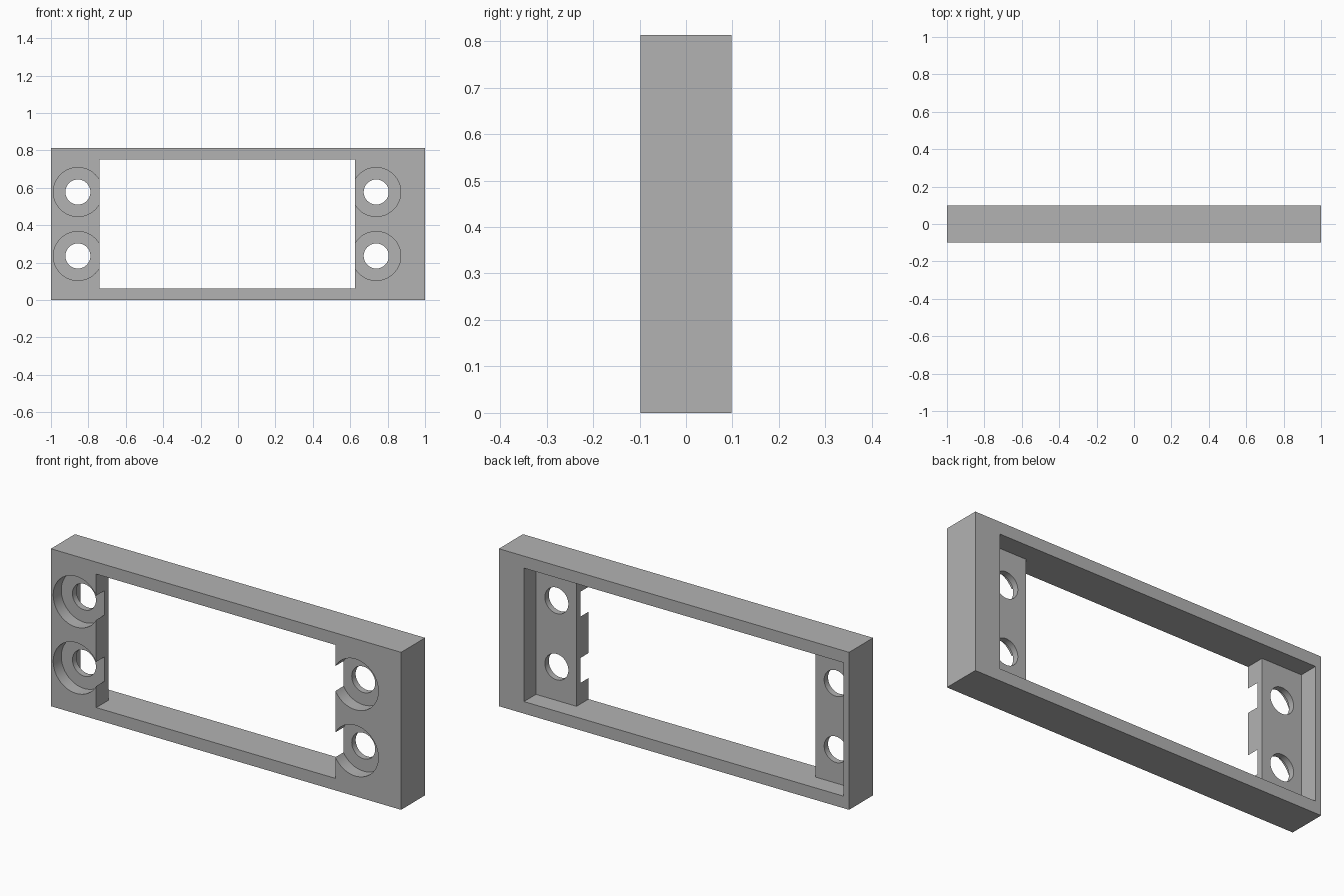
import bpy, bmesh, math
from mathutils import Matrix

default = bpy.data.objects.get("Cube")
if default:
    bpy.data.objects.remove(default, do_unlink=True)

HEIGHT, HALF_DEPTH, RIM = 0.813, 0.098, 0.062
FRONT, BACK = -HALF_DEPTH, HALF_DEPTH

grey = bpy.data.materials.new("plain grey")
grey.use_nodes = True
colour = (0.45, 0.45, 0.45, 1)
grey.diffuse_color = colour
grey.node_tree.nodes["Principled BSDF"].inputs["Base Color"].default_value = colour


def to_object(name, bm):
    bmesh.ops.recalc_face_normals(bm, faces=bm.faces)
    mesh = bpy.data.meshes.new(name)
    bm.to_mesh(mesh)
    bm.free()
    mesh.materials.append(grey)
    obj = bpy.data.objects.new(name, mesh)
    bpy.context.collection.objects.link(obj)
    return obj


def prism(name, outline, z0, z1):
    """Extrude an outline in the xy plane from z0 up to z1."""
    bm = bmesh.new()
    face = bm.faces.new([bm.verts.new((x, y, z0)) for x, y in outline])
    top = bmesh.ops.extrude_face_region(bm, geom=[face])["geom"]
    verts = [v for v in top if isinstance(v, bmesh.types.BMVert)]
    bmesh.ops.translate(bm, verts=verts, vec=(0, 0, z1 - z0))
    return to_object(name, bm)


def bore(name, x, z, radius, y0, y1):
    """Round cutter running front to back."""
    bm = bmesh.new()
    place = Matrix.Translation((x, (y0 + y1) / 2, z)) @ Matrix.Rotation(math.pi / 2, 4, "X")
    bmesh.ops.create_cone(bm, cap_ends=True, segments=64, radius1=radius,
                          radius2=radius, depth=y1 - y0, matrix=place)
    return to_object(name, bm)


def cut(target, cutter):
    cutter.hide_render = True
    mod = target.modifiers.new("cut", "BOOLEAN")
    mod.operation, mod.solver, mod.object = "DIFFERENCE", "EXACT", cutter
    bpy.ops.object.modifier_apply(modifier=mod.name)
    bpy.data.objects.remove(cutter, do_unlink=True)


# Solid block for the frame
frame = prism("mounting_frame", [(-1, FRONT), (1, FRONT), (1, BACK), (-1, BACK)], 0, HEIGHT)
bpy.ops.object.select_all(action="DESELECT")
frame.select_set(True)
bpy.context.view_layer.objects.active = frame

# Window through the front, widening into a pocket behind
window = [(-0.741, -0.2), (0.625, -0.2), (0.625, 0), (0.857, 0),
          (0.857, 0.2), (-0.968, 0.2), (-0.968, 0), (-0.741, 0)]
cut(frame, prism("window_cutter", window, RIM, HEIGHT - RIM))

# Counterbored screw holes, two on each side
for x in (-0.856, 0.739):
    for side in (-1, 1):
        z = HEIGHT / 2 + side * 0.171
        cut(frame, bore("counterbore_cutter", x, z, 0.131, -0.2, -0.032))
        cut(frame, bore("hole_cutter", x, z, 0.067, -0.15, 0.05))

bpy.ops.object.shade_smooth_by_angle(angle=math.radians(30))
